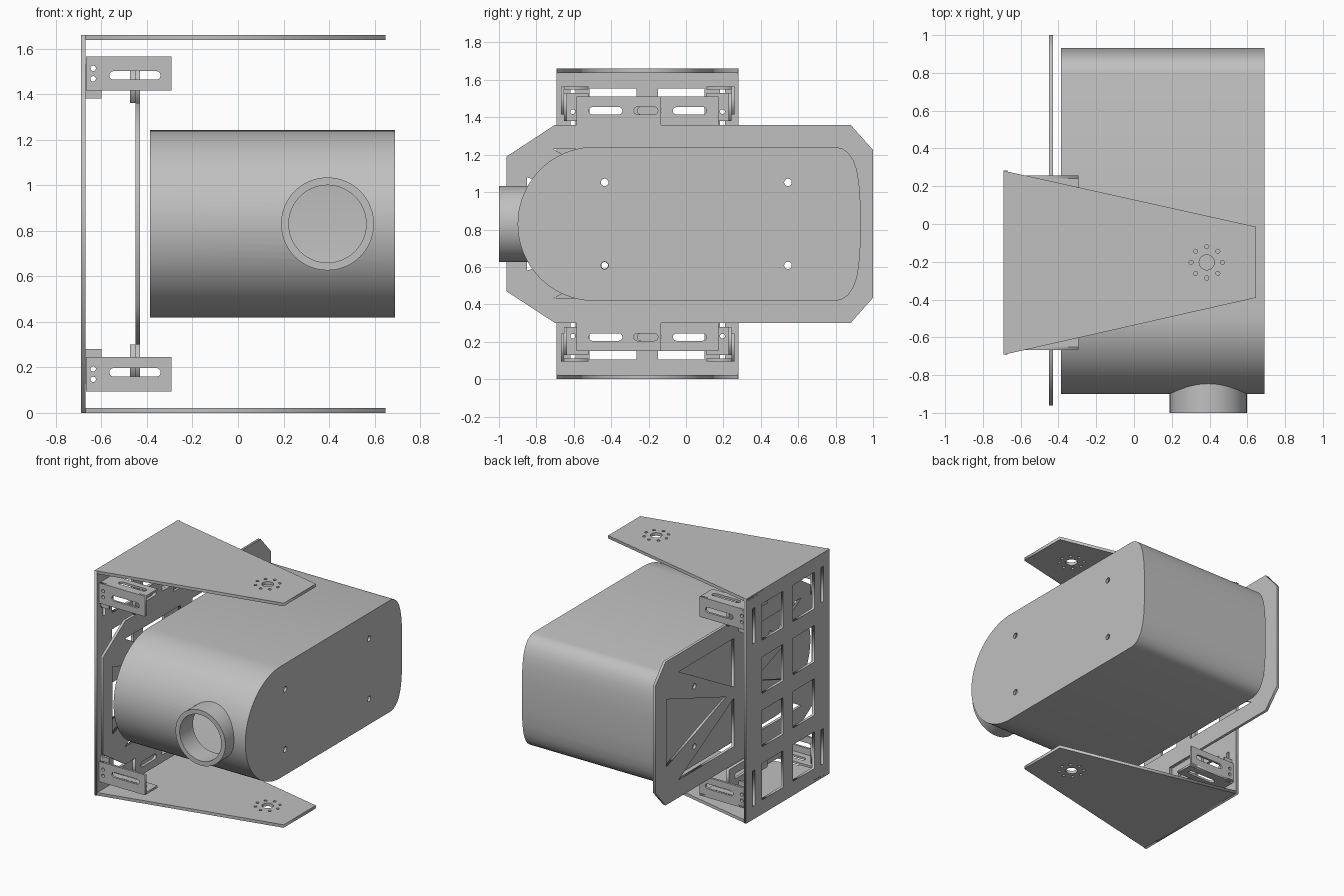
import bpy, bmesh, math
from mathutils import Matrix

cube = bpy.data.objects.get("Cube")
if cube:
    bpy.data.objects.remove(cube, do_unlink=True)

grey = bpy.data.materials.new("light_grey")
grey.use_nodes = True
grey.diffuse_color = (0.53, 0.53, 0.53, 1)
grey.node_tree.nodes["Principled BSDF"].inputs["Base Color"].default_value = (0.53, 0.53, 0.53, 1)

H = 1.66            # overall height
MID_Z = H / 2
MID_Y = -0.205      # symmetry plane of the bracket

# Columns map plate u, v, w to model axes
FRAMES = {
    "XY": Matrix(((1, 0, 0), (0, 1, 0), (0, 0, 1))),
    "YZ": Matrix(((0, 0, 1), (1, 0, 0), (0, 1, 0))),
    "XZ": Matrix(((1, 0, 0), (0, 0, -1), (0, 1, 0))),
}


def rect(u0, u1, v0, v1):
    return [(u0, v0), (u1, v0), (u1, v1), (u0, v1)]


def circle(u, v, r, n=24):
    return [(u + r * math.cos(2 * math.pi * i / n),
             v + r * math.sin(2 * math.pi * i / n)) for i in range(n)]


def slot(u0, u1, v, r):
    right = [(u1 - r + r * math.sin(a), v - r * math.cos(a))
             for a in [math.pi * i / 8 for i in range(9)]]
    left = [(u0 + r - r * math.sin(a), v + r * math.cos(a))
            for a in [math.pi * i / 8 for i in range(9)]]
    return right + left


def flip(points, axis, centre):
    return [tuple(2 * centre - c if i == axis else c for i, c in enumerate(p)) for p in points]


def plate(name, frame, w0, w1, outline, holes=()):
    """Sheet part: filled outline with holes, between two depths along its normal axis."""
    curve = bpy.data.curves.new(name, "CURVE")
    curve.dimensions = "2D"
    curve.fill_mode = "BOTH"
    curve.extrude = abs(w1 - w0) / 2
    for loop in [outline, *holes]:
        spline = curve.splines.new("POLY")
        spline.points.add(len(loop) - 1)
        for point, (u, v) in zip(spline.points, loop):
            point.co = (u, v, 0, 1)
        spline.use_cyclic_u = True
    temp = bpy.data.objects.new(name + "_outline", curve)
    bpy.context.collection.objects.link(temp)
    bpy.context.view_layer.update()
    mesh = bpy.data.meshes.new_from_object(temp.evaluated_get(bpy.context.evaluated_depsgraph_get()))
    bpy.data.objects.remove(temp, do_unlink=True)
    mesh.name = name
    axes = FRAMES[frame]
    normal = axes @ Matrix.Identity(3).col[2]
    move = Matrix.Translation(normal * sum(normal) * (w0 + w1) / 2)
    mesh.transform(move @ axes.to_4x4())
    bm = bmesh.new()
    bm.from_mesh(mesh)
    bmesh.ops.remove_doubles(bm, verts=bm.verts, dist=0.0001)
    bmesh.ops.recalc_face_normals(bm, faces=bm.faces)
    bm.to_mesh(mesh)
    bm.free()
    mesh.materials.clear()
    mesh.materials.append(grey)
    obj = bpy.data.objects.new(name, mesh)
    bpy.context.collection.objects.link(obj)
    return obj


def smooth(obj):
    bpy.ops.object.select_all(action="DESELECT")
    obj.select_set(True)
    bpy.context.view_layer.objects.active = obj
    bpy.ops.object.shade_smooth_by_angle(angle=math.radians(30))


# Housing profile: round nose, flat top and bottom, softly rounded tail
R = 0.412
nose = [(-0.488 - R * math.sin(a), MID_Z + R * math.cos(a))
        for a in [math.pi * i / 40 for i in range(41)]]
tail_top = [(0.80, 1.242), (0.835, 1.233), (0.868, 1.21), (0.895, 1.17),
            (0.913, 1.12), (0.925, 1.05), (0.933, 0.94)]
tail = flip(tail_top, 1, MID_Z) + tail_top[::-1]
profile = nose + tail
inner = [(0.017 + (y - 0.017) * 0.978, MID_Z + (z - MID_Z) * 0.952) for y, z in profile]
screws = [circle(y, z, 0.02) for y in (-0.435, 0.545) for z in (0.608, 1.052)]

PORT_X = 0.393
shell = plate("housing_shell", "YZ", -0.385, 0.688, profile, [inner])
cutter = plate("port_cutter", "XZ", -1.1, -0.6, circle(PORT_X, MID_Z, 0.17, 64))
cut = shell.modifiers.new("port_opening", "BOOLEAN")
cut.operation = "DIFFERENCE"
cut.solver = "EXACT"
cut.object = cutter
bpy.context.view_layer.update()
cut_mesh = bpy.data.meshes.new_from_object(shell.evaluated_get(bpy.context.evaluated_depsgraph_get()))
shell.modifiers.clear()
shell.data = cut_mesh
bpy.data.objects.remove(cutter, do_unlink=True)
smooth(shell)
for name, x0, x1 in (("housing_left_cap", 0.67, 0.69), ("housing_right_cap", -0.387, -0.367)):
    smooth(plate(name, "YZ", x0, x1, profile, screws))
smooth(plate("lens_port", "XZ", -1.0, -0.845, circle(PORT_X, MID_Z, 0.204, 64),
             [circle(PORT_X, MID_Z, 0.17, 64)]))

# Mounting panel with triangular lightening cutouts
half = [(-0.96, 1.19), (-0.70, 1.36), (0.88, 1.36), (1.0, 1.225)]
panel = half + flip(half, 1, MID_Z)[::-1]
upper = [(0.08, 1.23), (0.73, 1.23), (0.08, 0.87)]
side = [(0.87, 1.08), (0.17, MID_Z), (0.87, 0.58)]
cutouts = [upper, flip(upper, 1, MID_Z), side]
cutouts += [flip(c, 0, 0.01) for c in cutouts]
screws[0] = circle(-0.435, 0.608, 0.018)
plate("mounting_panel", "YZ", -0.45, -0.43, panel, cutouts + screws)

# Bracket back with a grid of windows and adjusting slots
windows = [rect(y, y + 0.25, z - 0.135, z + 0.135)
           for y in (-0.515, -0.15) for z in (0.24, 0.633, 1.027, 1.42)]
grooves = [rect(y - 0.013, y + 0.013, z, z + 0.26)
           for y in (-0.605, 0.195) for z in (0.10, 1.30)]
plate("bracket_back", "YZ", -0.69, -0.67, rect(-0.692, 0.282, 0, H), windows + grooves)

# Tapered arms with pivot holes
arm = [(-0.69, -0.692), (0.647, -0.39), (0.647, -0.015), (-0.69, 0.282)]
pivot = [circle(0.385, -0.203, 0.04)]
pivot += [circle(u, v, 0.011, 12) for u, v in circle(0.385, -0.203, 0.083, 8)]
plate("bottom_arm", "XY", 0, 0.022, arm, pivot)
plate("top_arm", "XY", H - 0.022, H, arm, pivot)

# Corner angles and sliding straps, mirrored top/bottom and front/back
for level in ("top", "bottom"):
    def lv(points):
        return points if level == "top" else flip(points, 1, MID_Z)

    def lz(z):
        return z if level == "top" else H - z

    for end in ("front", "back"):
        def ey(points, axis):
            return points if end == "front" else flip(points, axis, MID_Y)

        def ly(y):
            return y if end == "front" else 2 * MID_Y - y

        tag = level + "_" + end
        bolts = [circle(-0.636, z, 0.012, 16) for z in (1.467, 1.513)]
        plate(tag + "_slide_angle", "XZ", ly(-0.668), ly(-0.652),
              lv(rect(-0.668, -0.293, 1.415, 1.565)),
              [lv(h) for h in [slot(-0.565, -0.34, 1.482, 0.019)] + bolts])
        plate(tag + "_slide_ledge", "XY", lz(1.549), lz(1.565),
              ey(rect(-0.668, -0.293, -0.668, -0.52), 1),
              [ey(slot(-0.565, -0.34, -0.585, 0.019), 1)])
        plate(tag + "_corner_web", "XZ", ly(-0.652), ly(-0.636),
              lv(rect(-0.67, -0.60, 1.38, 1.53)), [lv(h) for h in bolts])
        plate(tag + "_corner_foot", "YZ", -0.67, -0.655,
              ey(lv(rect(-0.652, -0.52, 1.38, 1.53)), 0),
              [ey(lv(circle(-0.605, 1.43, 0.013, 16)), 0)])
        x0 = -0.452 if end == "front" else -0.475
        strap_slots = [slot(-0.52, -0.34, 1.435, 0.02), slot(-0.28, -0.15, 1.435, 0.02)]
        plate(tag + "_strap", "YZ", x0, x0 + 0.022,
              ey(lv(rect(-0.585, -0.135, 1.36, 1.51)), 0),
              [ey(lv(h), 0) for h in strap_slots])
